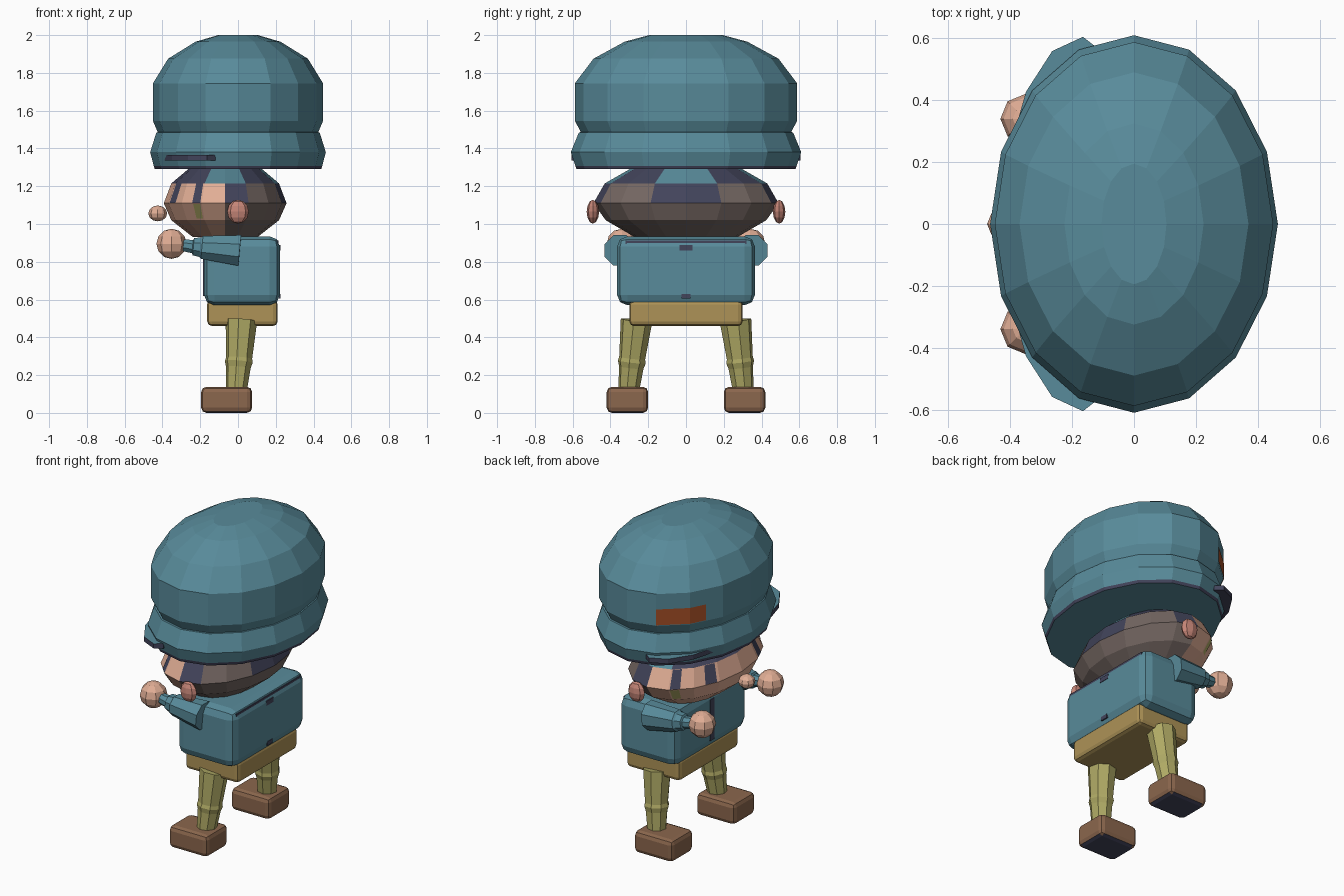
import bpy, bmesh, math
from mathutils import Vector, Matrix

if "Cube" in bpy.data.objects:
    bpy.data.objects.remove(bpy.data.objects["Cube"])

COLOURS = {
    "blue cloth": (0.098, 0.258, 0.325), "skin": (0.75, 0.42, 0.30),
    "grey brown": (0.175, 0.135, 0.122), "navy": (0.055, 0.058, 0.105),
    "orange": (0.376, 0.076, 0.02), "gold": (0.42, 0.29, 0.095),
    "olive": (0.43, 0.40, 0.13), "shoe brown": (0.26, 0.135, 0.075),
    "ear pink": (0.56, 0.235, 0.185)}
MATS = {}
for n, c in COLOURS.items():
    MATS[n] = bpy.data.materials.new(n)
    MATS[n].diffuse_color = (*c, 1)


def finish(bm, name, mats, rule=None):
    bmesh.ops.recalc_face_normals(bm, faces=bm.faces)
    if rule:
        for f in bm.faces:
            f.material_index = mats.index(rule(f.calc_center_median(), f.normal))
    me = bpy.data.meshes.new(name)
    bm.to_mesh(me)
    bm.free()
    for m in mats:
        me.materials.append(MATS[m])
    ob = bpy.data.objects.new(name, me)
    bpy.context.collection.objects.link(ob)
    return ob


def skin_rings(rings, name, mats, rule=None):
    bm = bmesh.new()
    vs = [[bm.verts.new(p) for p in r] for r in rings]
    n = len(vs[0])
    for a, b in zip(vs, vs[1:]):
        for i in range(n):
            bm.faces.new((a[i], a[(i + 1) % n], b[(i + 1) % n], b[i]))
    bm.faces.new(vs[0])
    bm.faces.new(vs[-1])
    return finish(bm, name, mats, rule)


def lathe(profile, cx, name, mats, rule=None, n=16):
    ang = [i * math.tau / n for i in range(n)]
    return skin_rings([[(cx + rx * math.cos(a), ry * math.sin(a), z) for a in ang]
                       for z, rx, ry in profile], name, mats, rule)


def tube(path, name, mat, n=8):
    axis = (Vector(path[-1][0]) - Vector(path[0][0])).to_track_quat('Z', 'Y')
    ang = [(i + 0.5) * math.tau / n for i in range(n)]
    return skin_rings([[Vector(p) + axis @ Vector((r * math.cos(a), r * math.sin(a), 0)) for a in ang]
                       for p, r in path], name, [mat])


def box(lo, hi, bev, name, mats, rule=None, seg=2):
    lo, hi = Vector(lo), Vector(hi)
    bm = bmesh.new()
    bmesh.ops.create_cube(bm, size=1, matrix=Matrix.Translation((lo + hi) / 2) @ Matrix.Diagonal((*(hi - lo), 1)))
    if bev:
        bmesh.ops.bevel(bm, geom=bm.edges[:], offset=bev, segments=seg, profile=0.5, affect='EDGES')
    return finish(bm, name, mats, rule)


def ball(c, r, name, mat, u=8, v=6):
    bm = bmesh.new()
    bmesh.ops.create_uvsphere(bm, u_segments=u, v_segments=v, radius=1,
                              matrix=Matrix.Translation(c) @ Matrix.Diagonal((*r, 1)))
    return finish(bm, name, [mat])


def patch(profile, cx, degs, zs, name, mat, n=16):
    """Thin plate lying on the facets of a lathed part."""
    def point(d, z):
        for (z0, x0, y0), (z1, x1, y1) in zip(profile, profile[1:]):
            if z0 <= z <= z1:
                t = (z - z0) / (z1 - z0)
                rx, ry = x0 + t * (x1 - x0), y0 + t * (y1 - y0)
                break
        s = d / 360 * n
        i, f = math.floor(s + 1e-6), s - math.floor(s + 1e-6)
        a, b = i * math.tau / n, (i + 1) * math.tau / n
        k = 1.008
        return (cx + k * rx * ((1 - f) * math.cos(a) + f * math.cos(b)),
                k * ry * ((1 - f) * math.sin(a) + f * math.sin(b)), z)
    bm = bmesh.new()
    cols = [[bm.verts.new(point(d, z)) for z in zs] for d in degs]
    for a, b in zip(cols, cols[1:]):
        bm.faces.new((a[0], b[0], b[1], a[1]))
    return finish(bm, name, [mat])


# Helmet: brim band and dome
brim = [(1.29, .44, .58), (1.308, .446, .586), (1.38, .465, .61), (1.485, .432, .567), (1.49, .40, .53)]
lathe(brim, 0, "helmet_brim", ["blue cloth", "navy"],
      lambda c, n: "navy" if c.z < 1.305 and abs(n.z) < .9 else "blue cloth")
dome = [(1.475, .42, .55), (1.545, .45, .588), (1.745, .45, .588), (1.875, .37, .49),
        (1.965, .225, .325), (2.0, .105, .195)]
lathe(dome, 0, "helmet_dome", ["blue cloth"])
patch(dome, 0, (112.5, 135, 146), (1.55, 1.65), "helmet_badge", "orange")

# Visor: thin half-ellipse under the front of the helmet
steps = [math.pi * (0.5 + i / 8) for i in range(9)]
outline = [(-.165 + .26 * math.cos(a), .605 * math.sin(a)) for a in steps]
outline = [(-.12, .57)] + outline + [(-.12, -.57)]
skin_rings([[(x, y, z) for x, y in outline] for z in (1.335, 1.365)], "visor",
           ["blue cloth", "navy"], lambda c, n: "blue cloth" if n.z > .5 else "navy")

# Head: face looks towards -x, hair patches by angle from the face
head = [(.93, .17, .27), (1.02, .285, .425), (1.11, .325, .49), (1.215, .285, .43), (1.295, .19, .29)]


def head_colour(c, n):
    d = math.degrees(math.atan2(abs(c.y) / .49, -(c.x + .068) / .325))
    if c.z > 1.215:
        return "blue cloth" if d > 155 or 68 < d < 112 else "navy"
    if c.z > 1.11:
        if d > 157:
            return "navy"
        return "skin" if d < 90 else "navy" if d < 112 else "grey brown"
    return "skin" if d < 80 and c.z > .96 else "grey brown"


lathe(head, -.068, "head", ["skin", "navy", "blue cloth", "grey brown"], head_colour)
for s in (-1, 1):
    for k, (a, b) in enumerate(((25, 35), (57, 66))):
        patch(head, -.068, (180 + s * a, 180 + s * b), (1.112, 1.214), "face_stripe_%d" % k, "navy")
    patch(head, -.068, (180 + s * 58, 180 + s * 66), (1.03, 1.105), "cheek_mark", "olive")
    ball((0, s * .493, 1.065), (.057, .033, .063), "ear", "ear pink")
ball((-.425, 0, 1.056), (.05, .05, .042), "nose", "skin")

# Torso with navy collar strip and seam marks
box((-.18, -.365, .57), (.222, .365, .935), .055, "torso", ["blue cloth"])
box((.2, -.32, .893), (.214, .32, .912), 0, "back_collar_strip", ["navy"])
box((.217, -.035, .86), (.225, .035, .888), 0, "back_collar_notch", ["navy"])
box((.217, -.025, .605), (.225, .025, .63), 0, "back_hem_notch", ["navy"])
box((-.184, -.02, .62), (-.176, .02, .88), 0, "front_seam", ["navy"])
box((-.163, -.3, .46), (.21, .3, .6), .025, "belt", ["gold"])

# Limbs, mirrored in y
for s in (-1, 1):
    tube([((.01, s * .35, .86), .088), ((-.19, s * .35, .876), .066), ((-.2, s * .35, .877), .056),
          ((-.235, s * .348, .88), .05), ((-.24, s * .348, .88), .038), ((-.29, s * .345, .888), .034)],
         "arm", "blue cloth")
    ball((-.352, s * .34, .895), (.08, .08, .08), "hand", "skin")
    tube([((.018, s * .262, .49), .085), ((.006, s * .285, .29), .07), ((.004, s * .287, .27), .075),
          ((.002, s * .29, .24), .066), ((-.008, s * .303, .12), .056)], "leg", "olive")
    box((-.195, s * .31 - .11, 0), (.075, s * .31 + .11, .138), .028, "shoe", ["shoe brown", "navy"],
        lambda c, n: "navy" if n.z < -.9 else "shoe brown")

for m in bpy.data.materials:
    if m.users and not m.is_grease_pencil:
        m.use_nodes = True
        m.node_tree.nodes["Principled BSDF"].inputs["Base Color"].default_value = m.diffuse_color
